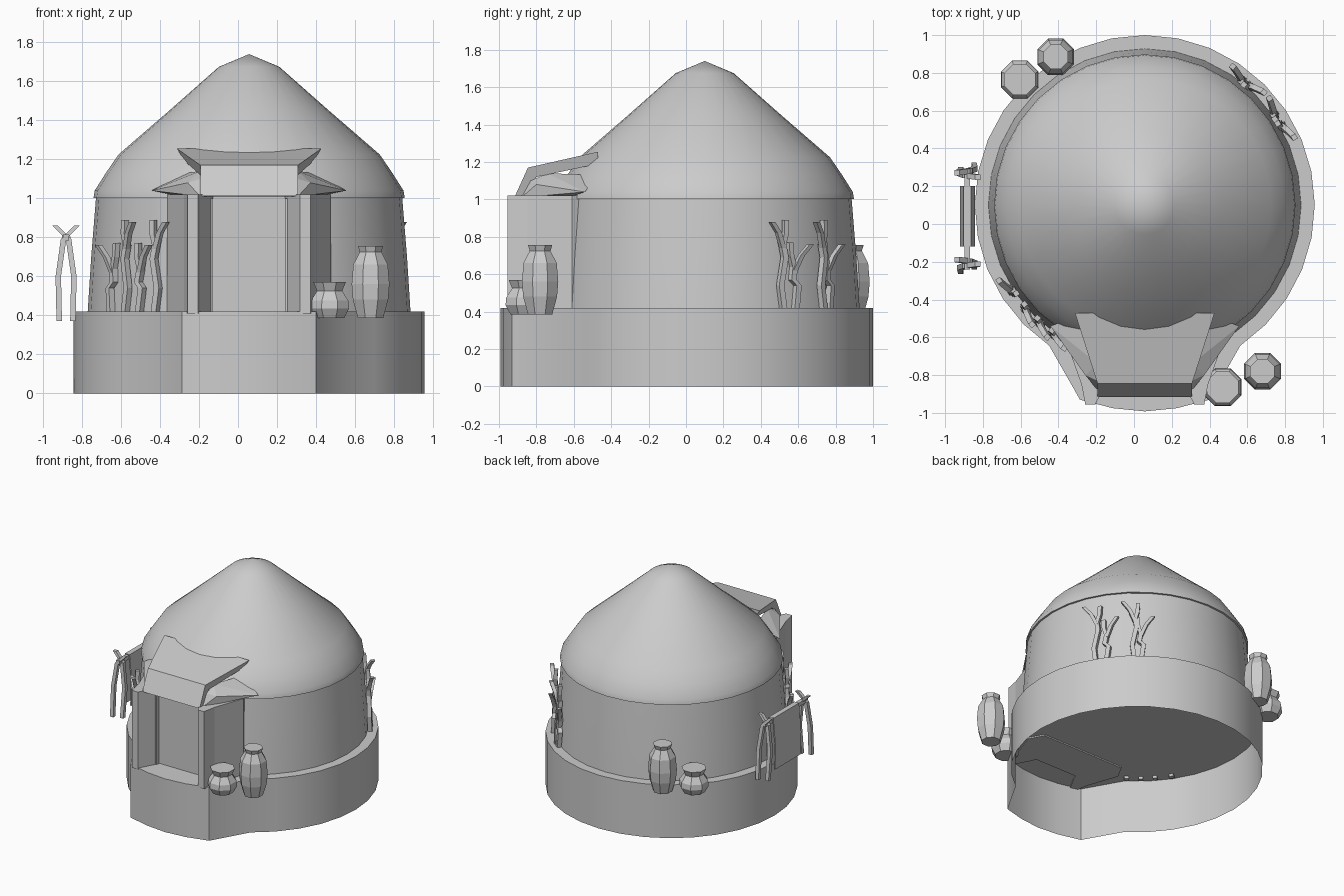
import bpy, bmesh, math
from mathutils import Vector

if "Cube" in bpy.data.objects:
    bpy.data.objects.remove(bpy.data.objects["Cube"])

CX, CY = 0.057, 0.1      # hut axis
DECK = 0.42              # plinth top


def make(name, bm, smooth=None):
    bmesh.ops.recalc_face_normals(bm, faces=bm.faces)
    me = bpy.data.meshes.new(name)
    bm.to_mesh(me)
    bm.free()
    ob = bpy.data.objects.new(name, me)
    bpy.context.collection.objects.link(ob)
    if smooth:
        bpy.ops.object.select_all(action='DESELECT')
        ob.select_set(True)
        bpy.context.view_layer.objects.active = ob
        bpy.ops.object.shade_smooth_by_angle(angle=math.radians(smooth))
    return ob


def bridge(bm, a, b, closed=True):
    n = len(a)
    for i in range(n if closed else n - 1):
        j = (i + 1) % n
        bm.faces.new((a[i], a[j], b[j], b[i]))


def lathe(name, profile, x, y, segs, smooth=None, caps=True, turn=0.0):
    bm = bmesh.new()
    rings = []
    for r, z in profile:
        rings.append([bm.verts.new((x + r * math.cos(turn + math.tau * k / segs),
                                    y + r * math.sin(turn + math.tau * k / segs), z))
                      for k in range(segs)])
    for a, b in zip(rings, rings[1:]):
        bridge(bm, a, b)
    if caps:
        bm.faces.new(rings[0])
        bm.faces.new(rings[-1])
    bmesh.ops.remove_doubles(bm, verts=bm.verts, dist=1e-5)
    return make(name, bm, smooth)


def prism(name, outline, z0, z1, bottom=True, smooth=None):
    bm = bmesh.new()
    lo = [bm.verts.new((x, y, z0)) for x, y in outline]
    hi = [bm.verts.new((x, y, z1)) for x, y in outline]
    bridge(bm, lo, hi)
    bm.faces.new(hi)
    if bottom:
        bm.faces.new(lo)
    return make(name, bm, smooth)


def add_stick(bm, pts, w, u, v):
    """Square-section stick through pts; u and v are the section axes."""
    rings = [[bm.verts.new(p + u * (a * w) + v * (b * w))
              for a, b in ((-1, -1), (1, -1), (1, 1), (-1, 1))] for p in pts]
    for a, b in zip(rings, rings[1:]):
        bridge(bm, a, b)
    bm.faces.new(rings[0])
    bm.faces.new(rings[-1])


# Plinth: round drum with a front step, open underneath
start, end = math.radians(-55.8), math.radians(235.8)
rim = [(CX + 0.9 * math.cos(start + (end - start) * i / 26),
        CY + 0.9 * math.sin(start + (end - start) * i / 26)) for i in range(27)]
step = [(CX + dx, y) for dx, y in
        ((-0.343, -0.93), (-0.17, -0.975), (0, -0.992), (0.17, -0.975), (0.343, -0.93))]
prism("plinth", rim + step, 0, DECK, bottom=False, smooth=25)

# Round wall and pointed roof
lathe("round_wall", [(0.828, DECK), (0.81, 0.7), (0.785, 1.01)], CX, CY, 32, 30, caps=False)
lathe("roof", [(0.775, 1.0), (0.798, 1.003), (0.792, 1.04), (0.735, 1.13), (0.67, 1.225),
               (0.41, 1.45), (0.155, 1.675), (0.0, 1.74)], CX, CY, 32, 35, caps=False)

# Porch: two posts with a recessed door between them
half = [(0.185, -0.8), (0.2, -0.84), (0.262, -0.955), (0.315, -0.955),
        (0.335, -0.85), (0.42, -0.61), (0.36, -0.5)]
prism("porch", [(CX + d, y) for d, y in half] + [(CX - d, y) for d, y in reversed(half)],
      DECK - 0.01, 1.02)
for s in (-1, 1):
    prism("door_curtain", [(CX + s * d, y) for d, y in
          ((0.185, -0.79), (0.185, -0.83), (0.215, -0.83), (0.215, -0.79))], DECK, 1.0)

# Porch hood: (y, z, half width) side profile
hood = [(-0.47, 1.255, 0.37), (-0.845, 1.17, 0.25), (-0.917, 1.012, 0.25),
        (-0.885, 1.01, 0.25), (-0.80, 1.12, 0.25), (-0.47, 1.19, 0.33)]
bm = bmesh.new()
sides = [[bm.verts.new((CX + s * w, y, z)) for y, z, w in hood] for s in (-1, 1)]
bridge(bm, *sides)
for loop in sides:
    bm.faces.new(loop)
make("porch_hood", bm)

# Small side roofs joining the hood to the main roof
for s in (-1, 1):
    bm = bmesh.new()
    for d, y, z in ((0.25, -0.74, 1.14), (0.33, -0.48, 1.13), (0.5, -0.54, 1.04),
                    (0.42, -0.6, 1.035), (0.315, -0.80, 1.08), (0.25, -0.83, 1.10),
                    (0.25, -0.88, 1.01), (0.31, -0.8, 1.02), (0.40, -0.6, 1.02)):
        bm.verts.new((CX + s * d, y, z))
    bmesh.ops.convex_hull(bm, input=bm.verts)
    make("side_roof", bm)

# Jars: tall and squat, eight-sided
tall = [(0.07, 0.385), (0.098, 0.48), (0.105, 0.56), (0.096, 0.66),
        (0.06, 0.725), (0.07, 0.755)]
squat = [(0.08, 0.385), (0.108, 0.435), (0.104, 0.475), (0.07, 0.525), (0.09, 0.57)]
for x, y, prof in ((0.68, -0.78, tall), (0.47, -0.865, squat),
                   (-0.415, 0.885, tall), (-0.605, 0.765, squat)):
    lathe("jar", prof, x, y, 8, turn=math.radians(22.5))


# Forked branches leaning on the wall: stem plus two prongs, in (sideways, z)
def branch(angle, top, lean):
    a = math.radians(angle)
    out = Vector((math.cos(a), math.sin(a), 0))
    side = Vector((-math.sin(a), math.cos(a), 0)) * lean
    axis = Vector((CX, CY, 0))

    def path(pts):
        return [axis + out * r + side * t + Vector((0, 0, z)) for t, r, z in pts]
    fork = top - 0.13
    bm = bmesh.new()
    add_stick(bm, path([(0, .845, 0.40), (0.018, .84, 0.54), (-0.012, .835, fork - 0.07),
                        (0, .83, fork)]), 0.016, side, out)
    add_stick(bm, path([(0, .83, fork - 0.01), (-0.02, .83, fork + 0.06),
                        (-0.022, .825, top)]), 0.014, side, out)
    add_stick(bm, path([(0, .835, fork - 0.02), (0.035, .85, fork + 0.06),
                        (0.085, .865, top - 0.01)]), 0.014, side, out)
    make("forked_branch", bm)


for angle, top, lean in ((30, 0.89, -1), (35, 0.77, 1), (49, 0.89, -1), (52, 0.77, 1),
                         (213, 0.77, -1), (221, 0.89, 1), (228, 0.77, 1), (235, 0.89, 1)):
    branch(angle, top, lean)

# Drying rack: crossed bowed legs, a rail and a folded hide
RX = -0.882
X, Y, Z = Vector((1, 0, 0)), Vector((0, 1, 0)), Vector((0, 0, 1))
for y, d in ((-0.21, -1), (0.27, 1)):
    bm = bmesh.new()
    for s in (-1, 1):
        pts = ((0.035, 0.03, 0.37), (0.04, 0.01, 0.6), (0.013, 0, 0.79), (-0.055, -0.01, 0.86))
        add_stick(bm, [Vector((RX + s * a, y + d * b + s * 0.012, z)) for a, b, z in pts],
                  0.014, X, Y)
    make("rack_legs", bm)
bm = bmesh.new()
add_stick(bm, [Vector((RX, -0.24, 0.80)), Vector((RX, 0.29, 0.80))], 0.015, X, Z)
make("rack_rail", bm)
bm = bmesh.new()
fold = [(-0.035, 0.42), (-0.04, 0.6), (-0.02, 0.82), (0.02, 0.82), (0.04, 0.6), (0.035, 0.42),
        (0.025, 0.42), (0.03, 0.6), (0.012, 0.81), (-0.012, 0.81), (-0.03, 0.6), (-0.025, 0.42)]
ends = [[bm.verts.new((RX + a, y, z)) for a, z in fold] for y in (-0.12, 0.2)]
bridge(bm, *ends)
for loop in ends:
    bm.faces.new(loop)
make("hanging_hide", bm)
